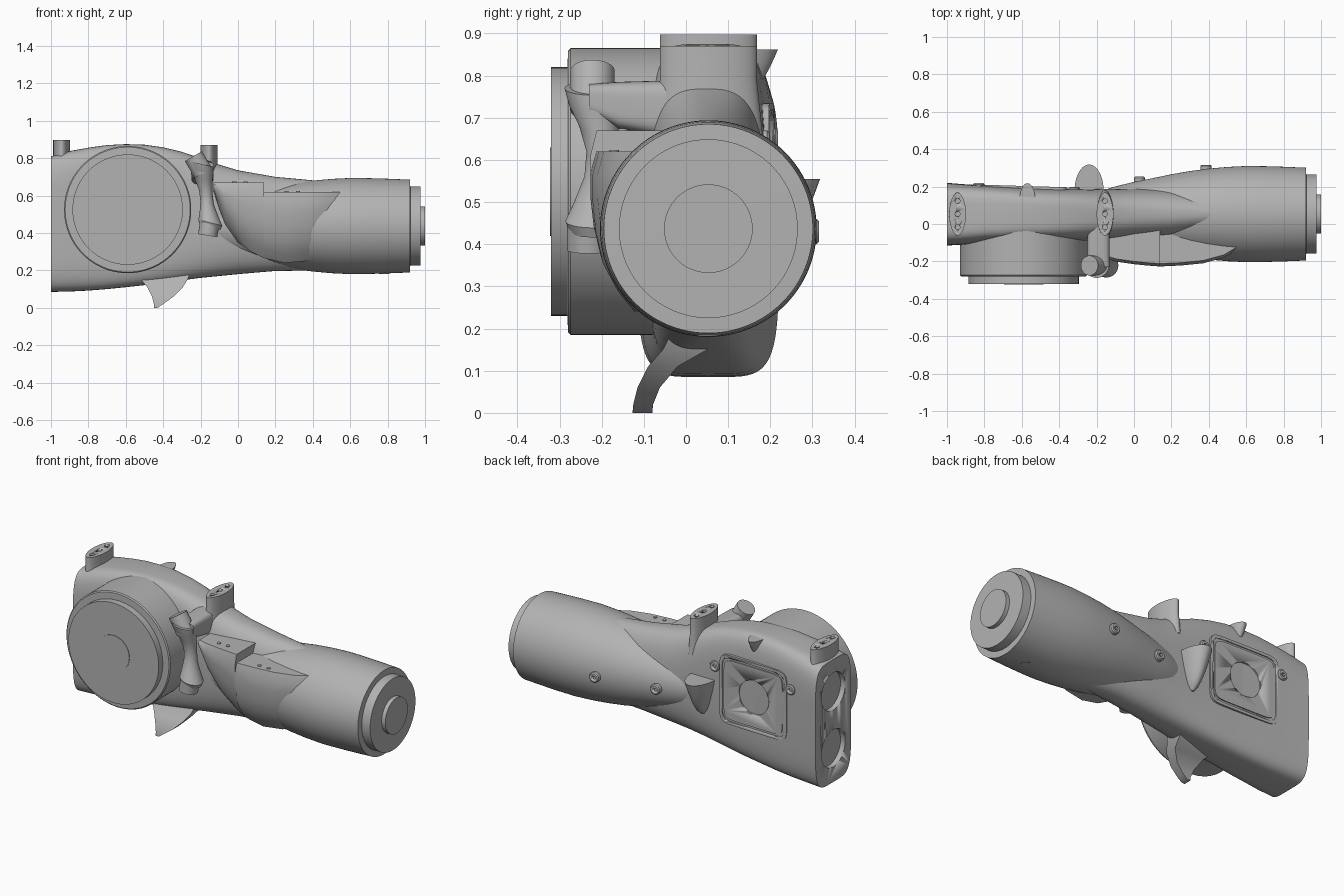
import bpy, bmesh, math
from mathutils import Vector

cube = bpy.data.objects.get("Cube")
if cube:
    bpy.data.objects.remove(cube, do_unlink=True)

grey = bpy.data.materials.new("plain_grey")
grey.use_nodes = True
GREY = (0.45, 0.45, 0.45, 1)
grey.diffuse_color = GREY
grey.node_tree.nodes["Principled BSDF"].inputs["Base Color"].default_value = GREY


def loft(name, rings, angle=35):
    """Skin a list of closed rings and cap both ends."""
    bm = bmesh.new()
    loops = [[bm.verts.new(p) for p in ring] for ring in rings]
    n = len(loops[0])
    for a, b in zip(loops, loops[1:]):
        for i in range(n):
            j = (i + 1) % n
            bm.faces.new((a[i], a[j], b[j], b[i]))
    bm.faces.new(loops[0][::-1])
    bm.faces.new(loops[-1])
    bmesh.ops.recalc_face_normals(bm, faces=bm.faces)
    me = bpy.data.meshes.new(name)
    bm.to_mesh(me)
    bm.free()
    me.materials.append(grey)
    ob = bpy.data.objects.new(name, me)
    bpy.context.collection.objects.link(ob)
    bpy.ops.object.select_all(action='DESELECT')
    ob.select_set(True)
    bpy.context.view_layer.objects.active = ob
    bpy.ops.object.shade_smooth_by_angle(angle=math.radians(angle))
    return ob


def oval(rx, ry, n=2.0, sides=64):
    """Superellipse outline; a higher n is boxier."""
    pts = []
    for i in range(sides):
        t = math.tau * i / sides
        c, s = math.cos(t), math.sin(t)
        pts.append((math.copysign(abs(c) ** (2 / n), c) * rx,
                    math.copysign(abs(s) ** (2 / n), s) * ry))
    return pts


def lathe(name, origin, axis, profile, sides=64):
    """Turn (distance, radius) pairs around an axis."""
    q = Vector(axis).to_track_quat('Z', 'Y')
    return loft(name, [[Vector(origin) + q @ Vector((u, v, d)) for u, v in oval(r, r, 2, sides)]
                       for d, r in profile])


def cut(target, cutter):
    cutter.hide_render = True
    mod = target.modifiers.new("cut", 'BOOLEAN')
    mod.operation = 'DIFFERENCE'
    mod.solver = 'EXACT'
    mod.object = cutter
    bpy.context.view_layer.objects.active = target
    bpy.ops.object.modifier_apply(modifier=mod.name)
    bpy.data.objects.remove(cutter, do_unlink=True)


# Main housing: x, y low, y high, z low, z high, boxiness
stations = [
    (-1.0, -.115, .22, .085, .81, 5), (-.9, -.11, .212, .087, .838, 5),
    (-.8, -.10, .206, .092, .856, 5), (-.7, -.095, .2, .1, .87, 5),
    (-.6, -.09, .194, .11, .875, 4.8), (-.5, -.09, .19, .121, .872, 4.6),
    (-.4, -.09, .188, .134, .858, 4.2), (-.3, -.09, .187, .147, .834, 3.7),
    (-.2, -.09, .187, .16, .8, 3.2), (-.1, -.09, .188, .17, .765, 2.8),
    (0, -.085, .19, .18, .735, 2.6), (.2, -.08, .19, .197, .70, 2.4),
    (.45, -.04, .15, .2, .677, 2.1)]
housing = loft("housing", [
    [(x, (y0 + y1) / 2 + u, (z0 + z1) / 2 + v)
     for u, v in oval((y1 - y0) / 2, (z1 - z0) / 2, n, 80)]
    for x, y0, y1, z0, z1, n in stations])
for z in (.62, .285):
    cut(housing, lathe("port_cutter", (-1.02, .052, z), (1, 0, 0), [(0, .11), (.05, .11)]))

# Round barrel with stepped end
CY, CZ = .053, .437
lathe("barrel", (0, CY, CZ), (1, 0, 0), [
    (-.2, .115), (-.1, .148), (0, .172), (.1, .192), (.2, .213), (.3, .23), (.4, .243),
    (.5, .252), (.6, .257), (.7, .256), (.8, .253), (.92, .248),
    (.921, .212), (.975, .212), (.976, .105), (1, .105)], 96)
lathe("barrel_stud", (.78, CY, .2), (0, 0, -1), [(0, .025), (.018, .025)], 20)

# Side fairing in front of the barrel: x, top z, bottom z, outermost y
fairing = []
for x, zt, zb, y in [(-.13, .67, .62, -.19), (-.1, .67, .53, -.2), (-.07, .67, .45, -.205),
                     (0, .67, .35, -.215), (.07, .67, .30, -.222), (.139, .67, .265, -.227),
                     (.14, .62, .265, -.227), (.25, .62, .24, -.222), (.37, .62, .25, -.21),
                     (.48, .62, .3, -.18), (.58, .62, .35, -.12)]:
    h = zt - zb
    fairing.append([(x, .04, zt), (x, y + .015, zt), (x, y, zt - .15 * h), (x, y, zt - .3 * h),
                    (x, y + .008, zt - .5 * h), (x, y + .025, zt - .7 * h),
                    (x, y + .06, zt - .87 * h), (x, y + .1, zb), (x, .04, zb)])
loft("side_fairing", fairing, 30)
for x, y, z in [(-.02, -.15, .67), (.04, -.15, .67), (.26, -.17, .62), (.32, -.17, .62)]:
    lathe("fairing_screw", (x, y, z - .01), (0, 0, 1), [(0, .011), (.014, .011)], 16)

# Large front drum with a round centre plate
drum = lathe("drum", (-.59, .03, .525), (0, -1, 0), [
    (0, .34), (.304, .34), (.31, .334), (.311, .295), (.35, .295)], 96)
lathe("drum_centre", (-.59, -.315, .525), (0, -1, 0), [(0, .105), (.008, .105)])

# Two oval mounting posts with three screw holes each
for x, z0, z1 in ((-.943, .74, .897), (-.155, .66, .87)):
    post = loft("mounting_post", [[(x + u * k, CY + v * k, z) for u, v in oval(.045, .115, 1.9)]
                                  for z, k in ((z0, 1.12), (z1 - .08, 1), (z1, 1))])
    for y in (-.07, 0, .07):
        cut(post, lathe("hole_cutter", (x, CY + y, z1 - .02), (0, 0, 1),
                        [(0, .013), (.04, .013)], 20))

# Hooked trigger: z, x low, x high, y outer, y inner
trigger = []
for z, xa, xb, ya, yb in [(.2, -.54, -.25, -.03, .08), (.15, -.52, -.27, -.055, .05),
                          (.11, -.485, -.295, -.09, -.02), (.06, -.46, -.345, -.115, -.062),
                          (.02, -.45, -.4, -.125, -.078), (0, -.45, -.43, -.127, -.08)]:
    trigger.append([(xa, ya, z), (xb, ya, z), (xb, yb, z), (xa, yb, z)])
loft("trigger", trigger, 40)

# Spool shaped lever with end knobs and a support arm
spool = [(.43, -.15, -.22, .055), (.455, -.148, -.222, .064), (.5, -.155, -.215, .05),
         (.56, -.165, -.205, .036), (.62, -.172, -.2, .036), (.68, -.185, -.205, .048),
         (.73, -.195, -.215, .062), (.77, -.2, -.222, .066)]
loft("lever_spool", [[(x + u, y + v, z - .25 * u) for u, v in oval(r, r)]
                     for z, x, y, r in spool])
lathe("lever_top_knob", (-.185, -.222, .72), (-.5, 0, .85), [(0, .053), (.105, .053)], 40)
lathe("lever_bottom_knob", (-.15, -.23, .46), (-.16, 0, -1), [(0, .052), (.075, .052)], 40)
loft("lever_arm", [[(-.19 + u, y, z + v) for u, v in oval(.06, h, 4)]
                   for y, z, h in ((-.23, .745, .035), (-.16, .73, .055), (.02, .715, .075))])


# Scoop fins on the back: flat on top, tapering down into the wall
def scoop(name, x, y, z0, z1, w, depth):
    rings = []
    for i in range(9):
        t = i / 8
        k = .12 + .88 * t ** .6
        rings.append([(x + u, y + v, z0 + (z1 - z0) * t) for u, v in oval(w * k, depth * k, 2, 40)])
    loft(name, rings)


scoop("large_scoop", -.24, .175, .34, .555, .078, .143)
scoop("small_scoop", -.57, .13, .75, .862, .042, .088)

# Access panel on the back, with border groove and round window
TILT = -.03


def panel_plate(name, w, h, y0, y1):
    return loft(name, [[(-.58 + u, y + TILT * u, .53 + v) for u, v in oval(w, h, 9, 96)]
                       for y in (y0, y1)])


panel = panel_plate("access_panel", .225, .205, .17, .203)
groove = panel_plate("groove_cutter", .208, .188, .197, .23)
cut(panel, groove)
inner = panel_plate("panel_inner", .196, .176, .17, .203)
cut(inner, lathe("window_cutter", (-.585, .193, .53), (0, 1, 0), [(0, .1), (.04, .1)]))
cut(panel, lathe("window_cutter", (-.585, .193, .53), (0, 1, 0), [(0, .1), (.04, .1)]))

# Screw bosses along the back
for x, y, z in [(.03, .225, .43), (.385, .288, .43), (-.32, .17, .64), (-.83, .19, .645)]:
    boss = lathe("screw_boss", (x, y, z), (0, 1, 0), [(0, .03), (.022, .03), (.028, .024)], 32)
    cut(boss, lathe("socket_cutter", (x, y + .015, z), (0, 1, 0), [(0, .012), (.03, .012)], 6))
